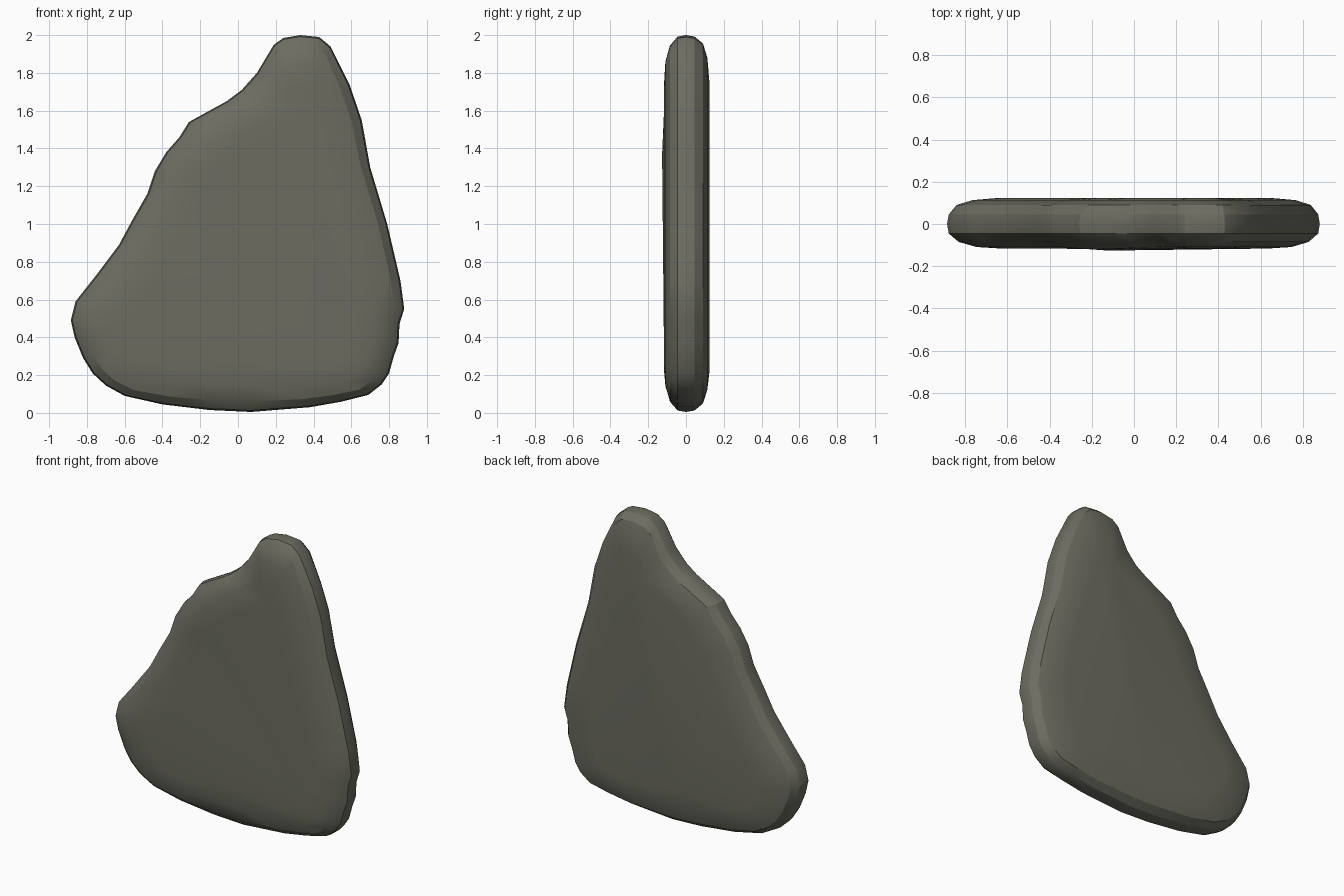
import bpy, bmesh, math
from mathutils import Vector

if "Cube" in bpy.data.objects:
    bpy.data.objects.remove(bpy.data.objects["Cube"])

# Silhouette of the stone (x, z), counter-clockwise from the base
OUTLINE = [
    (0.07, 0.005), (0.38, 0.03), (0.55, 0.06), (0.69, 0.095), (0.76, 0.15),
    (0.80, 0.21), (0.825, 0.30), (0.85, 0.37), (0.855, 0.47), (0.88, 0.55),
    (0.86, 0.70), (0.79, 1.00), (0.70, 1.30), (0.655, 1.55), (0.59, 1.74),
    (0.49, 1.94), (0.43, 1.99), (0.33, 2.00), (0.24, 1.985), (0.19, 1.95),
    (0.10, 1.80), (0.02, 1.71), (-0.06, 1.65), (-0.26, 1.54), (-0.31, 1.46),
    (-0.38, 1.38), (-0.44, 1.28), (-0.48, 1.16), (-0.56, 1.02), (-0.63, 0.89),
    (-0.75, 0.73), (-0.86, 0.59), (-0.885, 0.49), (-0.865, 0.40), (-0.82, 0.29),
    (-0.77, 0.21), (-0.70, 0.145), (-0.60, 0.09), (-0.40, 0.045), (-0.15, 0.015)]

# Cross-section of the rim: (y, inset from the silhouette), front to back
RINGS = [(-0.117, 0.27), (-0.109, 0.14), (-0.085, 0.055), (-0.045, 0.008),
         (0.0, 0.0), (0.045, 0.008), (0.09, 0.045), (0.113, 0.12), (0.124, 0.25)]

SPINE_A, SPINE_B = Vector((0.0, 0.5)), Vector((0.3, 1.55))


def inset(point, amount):
    """Move an outline point towards the central spine of the slab."""
    p, axis = Vector(point), SPINE_B - SPINE_A
    t = max(0.0, min(1.0, (p - SPINE_A).dot(axis) / axis.length_squared))
    return p + (SPINE_A + axis * t - p).normalized() * amount


# Stone slab: rings bridged from the front face to the back face
bm = bmesh.new()
loops = []
for y, amount in RINGS:
    loop = []
    for point in OUTLINE:
        p = inset(point, amount)
        # slight bulge on the upper left of the front face
        bulge = 0.012 * math.exp(-((p - Vector((-0.15, 1.4))).length / 0.18) ** 2) if y < -0.1 else 0
        loop.append(bm.verts.new((p.x, y - bulge, p.y)))
    loops.append(loop)

n = len(OUTLINE)
for a, b in zip(loops, loops[1:]):
    for i in range(n):
        j = (i + 1) % n
        bm.faces.new((a[i], a[j], b[j], b[i]))
bm.faces.new(loops[0])
bm.faces.new(loops[-1][::-1])
bmesh.ops.recalc_face_normals(bm, faces=bm.faces[:])

mesh = bpy.data.meshes.new("stone_slab")
bm.to_mesh(mesh)
bm.free()
stone = bpy.data.objects.new("stone_slab", mesh)
bpy.context.collection.objects.link(stone)

# Grey-brown stone colour
mat = bpy.data.materials.new("stone")
mat.diffuse_color = (0.15, 0.15, 0.12, 1)
mat.use_nodes = True
mat.node_tree.nodes["Principled BSDF"].inputs["Base Color"].default_value = mat.diffuse_color
mesh.materials.append(mat)

bpy.context.view_layer.objects.active = stone
stone.select_set(True)
bpy.ops.object.shade_smooth_by_angle(angle=math.radians(25))
